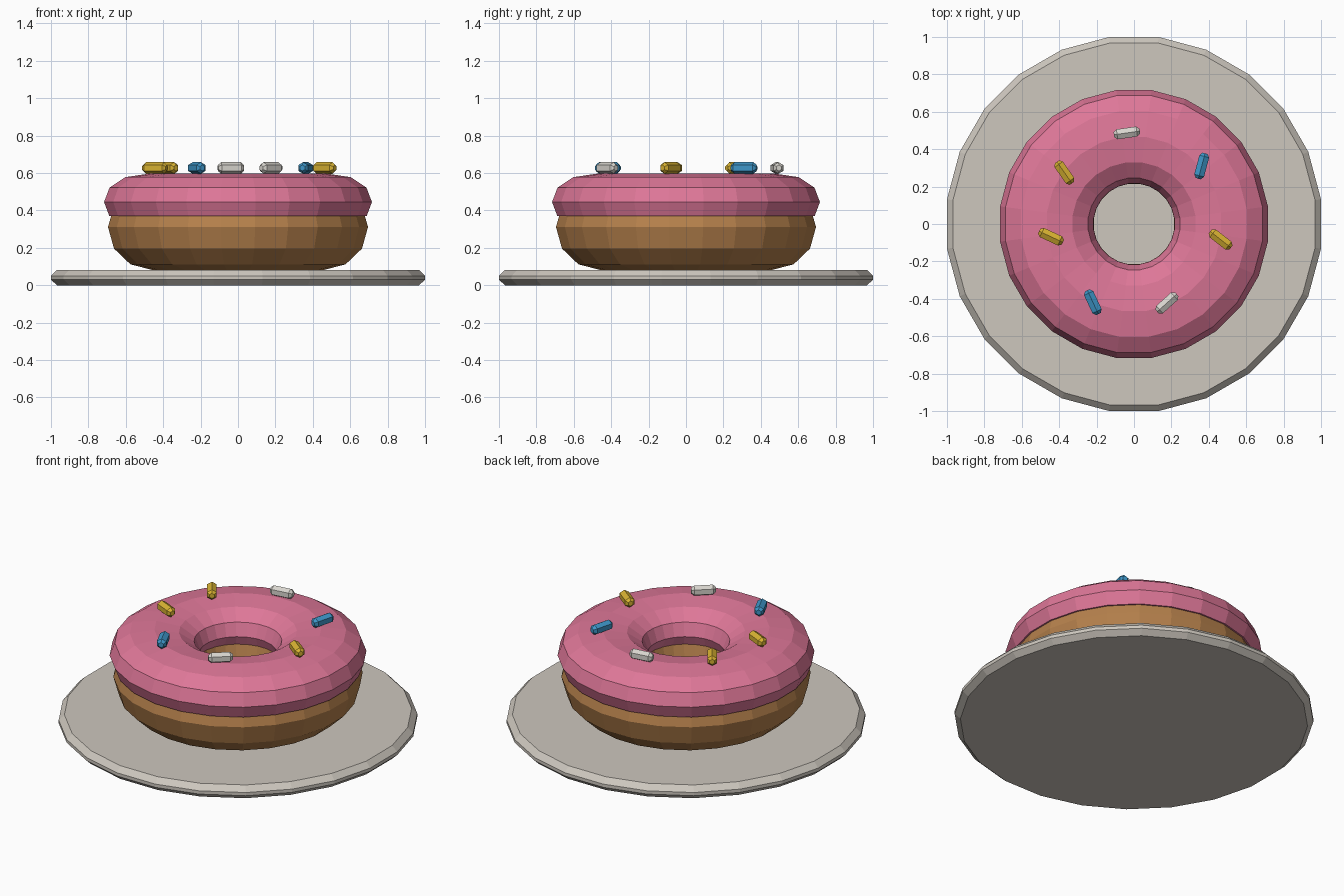
import bpy, bmesh, math
from mathutils import Matrix

if "Cube" in bpy.data.objects:
    bpy.data.objects.remove(bpy.data.objects["Cube"])

SIDES = 24
APOTHEM = math.cos(math.pi / SIDES)   # profiles give flat-to-flat radii


def material(name, rgb):
    """Flat colour from 0-255 sRGB, stored as linear."""
    m = bpy.data.materials.new(name)
    lin = [((c / 255 + 0.055) / 1.055) ** 2.4 for c in rgb]
    m.diffuse_color = (*lin, 1)
    m.use_nodes = True
    m.node_tree.nodes["Principled BSDF"].inputs["Base Color"].default_value = m.diffuse_color
    return m


ceramic = material("plate grey", (205, 199, 190))
dough = material("baked brown", (182, 129, 76))
pink = material("icing pink", (222, 119, 152))
gold = material("sprinkle gold", (216, 178, 50))
blue = material("sprinkle blue", (62, 150, 200))
white = material("sprinkle white", (216, 213, 206))


def lathe(name, profile, mat, sides=SIDES, ring=False):
    """Revolve (radius, z) points about z; ring closes the profile, else caps the ends."""
    bm = bmesh.new()
    loops = []
    for r, z in profile:
        loops.append([bm.verts.new((r * math.cos(a), r * math.sin(a), z))
                      for a in (2 * math.pi * (i + 0.5) / sides for i in range(sides))])
    pairs = list(zip(loops, loops[1:]))
    if ring:
        pairs.append((loops[-1], loops[0]))
    else:
        bm.faces.new(loops[0])
        bm.faces.new(loops[-1])
    for lo, hi in pairs:
        for i in range(sides):
            j = (i + 1) % sides
            bm.faces.new((lo[i], lo[j], hi[j], hi[i]))
    bmesh.ops.recalc_face_normals(bm, faces=bm.faces)
    mesh = bpy.data.meshes.new(name)
    bm.to_mesh(mesh)
    bm.free()
    mesh.materials.append(mat)
    obj = bpy.data.objects.new(name, mesh)
    bpy.context.collection.objects.link(obj)
    return obj


def flats(points):
    return [(r / APOTHEM, z) for r, z in points]


# Plate: thin disc with a chamfered rim
lathe("plate", flats([(0.968, 0), (1, 0.03), (1, 0.05), (0.968, 0.082)]), ceramic)

# Dough: twelve-sided ring, slightly squashed
section = [math.radians(30 * k) for k in range(12)]
lathe("dough_ring", flats([(0.455 + 0.24 * math.cos(a), 0.311 + 0.23 * math.sin(a))
                           for a in section]), dough, ring=True)

# Icing: upper part of a wider ring, with the same outline mirrored into the hole
MID = 0.466
half = [(0.222, 0.37), (0.25, 0.445), (0.221, 0.522), (0.137, 0.578)]
outer = [(MID + d, z) for d, z in half]
inner = [(MID - d, z) for d, z in reversed(half)]
lathe("icing", flats(outer + [(MID, 0.598)] + inner), pink, ring=True)

# Sprinkles: tapered hexagonal rods (x, y, heading in degrees, colour)
rod = [(0.016, -0.07), (0.031, -0.053), (0.031, 0.053), (0.016, 0.07)]
sprinkles = [
    (-0.038, 0.487, 8, white), (0.362, 0.31, 75, blue), (0.463, -0.083, -38, gold),
    (0.176, -0.422, 42, white), (-0.22, -0.418, -65, blue),
    (-0.444, -0.068, -25, gold), (-0.372, 0.275, -55, gold),
]
for n, (x, y, heading, mat) in enumerate(sprinkles, 1):
    s = lathe(f"sprinkle_{n}", rod, mat, sides=6)
    # lay the rod flat with a facet on top, then turn it to its heading
    lay = Matrix.Rotation(math.pi / 2, 4, "Y") @ Matrix.Rotation(math.pi / 6, 4, "Z")
    s.data.transform(lay)
    s.location = (x, y, 0.627)
    s.rotation_euler.z = math.radians(heading)
